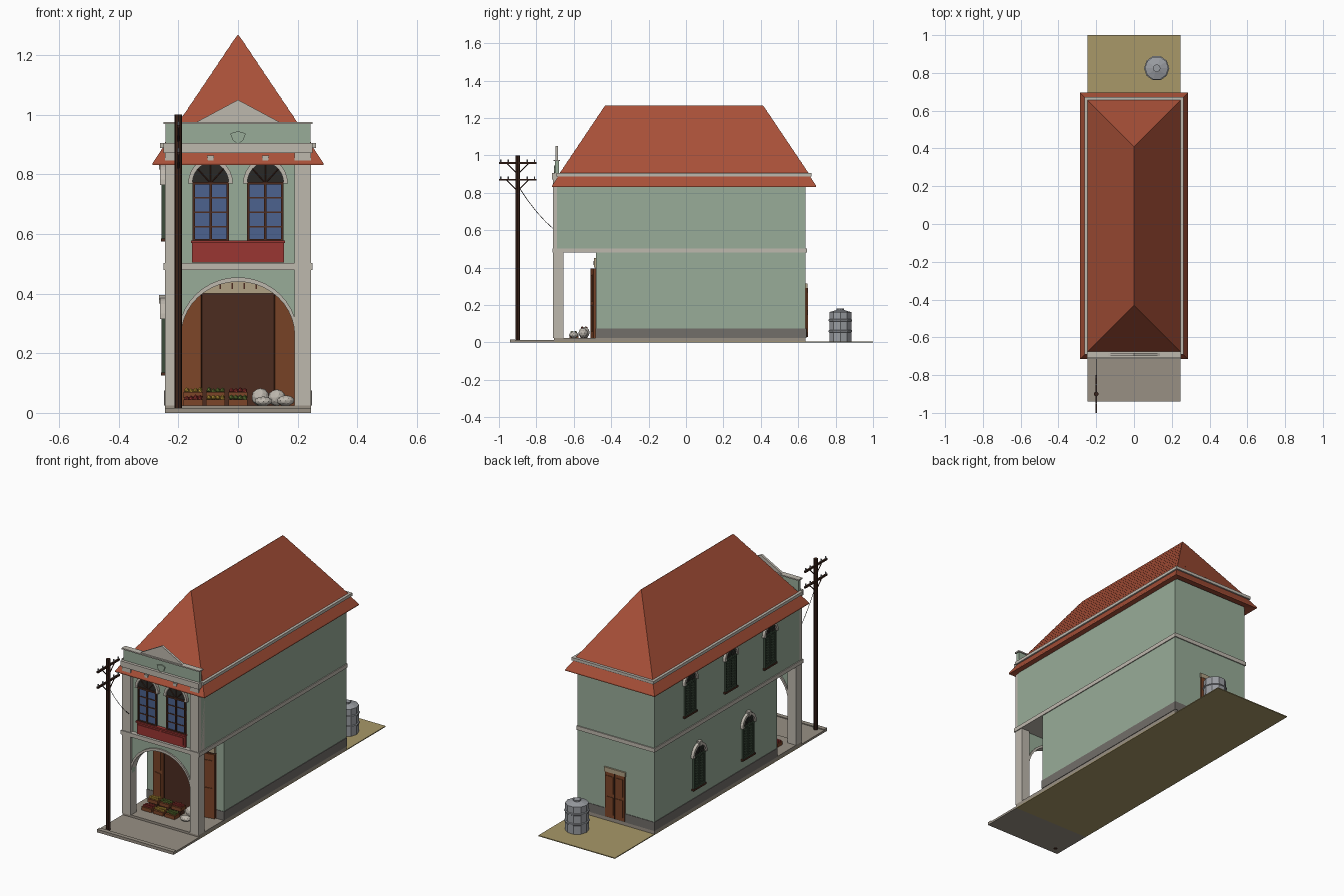
import bpy, bmesh, math, random
from mathutils import Matrix, Vector

if "Cube" in bpy.data.objects:
    bpy.data.objects.remove(bpy.data.objects["Cube"])

random.seed(4)
I = Matrix.Identity(4)


def mat(name, hexcol):
    m = bpy.data.materials.new(name)
    c = [int(hexcol[i:i + 2], 16) / 255 for i in (0, 2, 4)]
    m.diffuse_color = [((v + .055) / 1.055) ** 2.4 for v in c] + [1]
    m.use_nodes = True
    m.node_tree.nodes["Principled BSDF"].inputs["Base Color"].default_value = m.diffuse_color
    return m


GREEN, TRIM, ROOF = mat("sage", "98AC98"), mat("plaster", "BEB8AE"), mat("tile", "A85038")
WOOD, DARK, GLASS = mat("wood", "7C4528"), mat("dark_wood", "4C2C20"), mat("glass", "4C628E")
RED, POLE, PAVE = mat("red", "9A3632"), mat("pole", "3A2219"), mat("paving", "989084")
SAND, STEEL, PLINTH = mat("sand", "A89868"), mat("steel", "9A9DA2"), mat("plinth", "726E6A")
LOUVRE, TAN, BLACK = mat("louvre", "3C4C3C"), mat("tan", "B0A184"), mat("iron", "2A2826")
YELLOW, LEAF = mat("yellow", "C09A3A"), mat("leaf", "6A8038")


def finish(name, bm, m, M=I):
    bmesh.ops.recalc_face_normals(bm, faces=bm.faces)
    bm.transform(M)
    me = bpy.data.meshes.new(name)
    bm.to_mesh(me)
    bm.free()
    me.materials.append(m)
    o = bpy.data.objects.new(name, me)
    bpy.context.collection.objects.link(o)
    return o


def box(name, x0, x1, y0, y1, z0, z1, m, M=I):
    bm = bmesh.new()
    bmesh.ops.create_cube(bm, size=1, matrix=Matrix.Translation(((x0 + x1) / 2, (y0 + y1) / 2, (z0 + z1) / 2))
                          @ Matrix.Diagonal((x1 - x0, y1 - y0, z1 - z0, 1)))
    return finish(name, bm, m, M)


def prism(name, pts, y0, y1, m, M=I):
    """Outline in x,z pushed through from y0 to y1."""
    bm = bmesh.new()
    f = bm.faces.new([bm.verts.new((x, y0, z)) for x, z in pts])
    r = bmesh.ops.extrude_face_region(bm, geom=[f])
    bmesh.ops.translate(bm, vec=(0, y1 - y0, 0), verts=[v for v in r['geom'] if isinstance(v, bmesh.types.BMVert)])
    return finish(name, bm, m, M)


def rod(name, a, b, r, m, sides=6, M=I):
    a, b = Vector(a), Vector(b)
    bm = bmesh.new()
    bmesh.ops.create_cone(bm, cap_ends=True, segments=sides, radius1=r, radius2=r, depth=(b - a).length)
    T = Matrix.Translation((a + b) / 2) @ (b - a).to_track_quat('Z', 'Y').to_matrix().to_4x4()
    return finish(name, bm, m, M @ T)


def arc(cx, cz, rx, rz, n=12):
    return [(cx + rx * math.cos(math.pi * i / n), cz + rz * math.sin(math.pi * i / n)) for i in range(n + 1)]


def loft(name, rings, m, closed=False):
    """Skin equal-length vertex rings; closed joins last to first, otherwise caps."""
    bm = bmesh.new()
    vs = [[bm.verts.new(p) for p in r] for r in rings]
    n = len(vs[0])
    for a, b in zip(vs, vs[1:] + ([vs[0]] if closed else [])):
        for i in range(n):
            bm.faces.new((a[i], a[(i + 1) % n], b[(i + 1) % n], b[i]))
    if not closed:
        bm.faces.new(vs[0])
        bm.faces.new(vs[-1])
    return finish(name, bm, m)


def hip(d, z):
    return [(-d, -.43 - d, z), (d, -.43 - d, z), (d, .41 + d, z), (-d, .41 + d, z)]


# ground, curb and floor slab
box("yard", -.245, .245, .64, 1, 0, .005, SAND)
box("base", -.245, .245, -.70, .64, 0, .005, SAND)
box("pavement", -.245, .245, -.94, -.70, 0, .012, PAVE)
box("curb", -.245, .245, -.94, -.915, 0, .017, PAVE)
box("floor_slab", -.245, .245, -.705, .64, .005, .025, PAVE)

# main masses
box("lower_walls", -.245, .245, -.48, .64, .025, .49, GREEN)
box("upper_walls", -.245, .245, -.69, .64, .48, .89, GREEN)
box("plinth", -.248, .248, -.483, .643, .025, .075, PLINTH)
box("string_course", -.25, .25, -.715, .646, .48, .503, TRIM)
for s in (-1, 1):
    x0, x1 = sorted((s * .19, s * .245))
    box("pillar", x0, x1, -.71, -.655, .025, .88, TRIM)

# porch arch with moulded band
inner, outer = arc(0, .26, .19, .18, 20), arc(0, .26, .20, .195, 20)
prism("arch_spandrel", [(.195, .26)] + inner + [(-.195, .26), (-.195, .48), (.195, .48)], -.70, -.668, GREEN)
prism("arch_band", inner + [(max(-.197, min(.197, x)), z) for x, z in outer[::-1]], -.708, -.66, TRIM)

# shop front
box("shop_opening", -.2, .2, -.484, -.478, .025, .40, DARK)
for s in (-1, 1):
    M = Matrix.Translation((s * .195, -.485, 0)) @ Matrix.Rotation(s * .2, 4, 'Z')
    x0, x1 = sorted((0, -s * .075))
    box("shop_door", x0, x1, -.01, 0, .025, .395, WOOD, M)
    for z in (.06, .22):
        box("shop_door_panel", x0 + .014, x1 - .014, -.014, -.009, z, z + .14, WOOD, M)
box("shop_lintel", -.195, .195, -.492, -.48, .40, .452, TAN)
for i in range(8):
    box("vent", -.142 + i * .04, -.137 + i * .04, -.495, -.49, .415, .435, DARK)


def window(name, M, z0, zs, w, pane, frame):
    """Arched window facing local -y: w half width, zs springing height."""
    r = w * 1.12
    prism(name + "_pane", [(-w, z0), (w, z0), (w, zs), (-w, zs)], -.005, .004, pane, M)
    prism(name + "_fanlight", arc(0, zs, w, r), -.006, .004, BLACK, M)
    for x in (-w, -.004, w - .008):
        box(name + "_stile", x, x + .008, -.012, 0, z0, zs, frame, M)
    for z in (z0, zs - .004):
        box(name + "_rail", -w, w, -.012, 0, z, z + .009, frame, M)
    n = 3 if pane is GLASS else 11
    for i in range(1, n + 1):
        z = z0 + (zs - z0) * i / (n + 1)
        box(name + "_slat", -w, w, -.008, 0, z - .002, z + .003, frame, M)
    for a in (45, 90, 135):
        t = math.radians(a)
        rod(name + "_spoke", (0, -.007, zs), (w * math.cos(t), -.007, zs + r * math.sin(t)), .002, frame, 4, M)
    prism(name + "_hood", arc(0, zs, w, r) + arc(0, zs, w + .014, r + .015)[::-1], -.016, 0, TRIM, M)
    prism(name + "_keystone", [(-.007, zs + r - .004), (.007, zs + r - .004), (.012, zs + r + .025),
                               (-.012, zs + r + .025)], -.02, 0, TRIM, M)


# facade windows and apron panel
for x in (-.092, .092):
    window("front_window", Matrix.Translation((x, -.69, 0)), .575, .77, .061, GLASS, DARK)
box("apron", -.155, .155, -.704, -.69, .505, .575, RED)
box("apron_rail", -.158, .158, -.71, -.69, .57, .579, RED)
for x in (-.145, .005):
    box("apron_panel", x, x + .14, -.708, -.70, .517, .56, RED)

# left side windows
turn = Matrix.Rotation(-math.pi / 2, 4, 'Z')
for ys, z0 in (((.32, -.05, -.41), .585), ((.24, -.21), .135)):
    for y in ys:
        M = Matrix.Translation((-.245, y, 0)) @ turn
        window("side_window", M, z0, z0 + .18, .05, LOUVRE, LOUVRE)
        box("side_sill", -.058, .058, -.014, 0, z0 - .01, z0, DARK, M)

# back door
box("back_door", -.06, .066, .64, .648, .03, .29, WOOD)
for x in (-.05, .01):
    for z in (.05, .17):
        box("back_door_panel", x, x + .046, .646, .651, z, z + .1, WOOD)
box("back_door_split", .001, .005, .647, .651, .03, .29, DARK)
box("back_door_lintel", -.065, .071, .64, .65, .29, .315, TAN)

# hipped roof in stepped tile courses
N, rings = 12, []
for i in range(N):
    t, u = i / N, (i + 1) / N
    rings += [hip(.245 * (1 - t) + .005, .9 + .365 * t), hip(.245 * (1 - u) + .001, .9 + .365 * u + .003)]
loft("roof", rings, ROOF)
loft("roof_skirt", [hip(.25, .893), hip(.286, .838), hip(.286, .831), hip(.24, .84)], ROOF, True)
loft("gutter", [hip(.262, .888), hip(.262, .905), hip(.24, .905), hip(.24, .888)], TRIM, True)

# cornice, parapet and gable
box("cornice", -.25, .25, -.716, -.66, .872, .905, TRIM)
box("parapet", -.243, .243, -.70, -.68, .905, .97, GREEN)
box("parapet_cap", -.25, .25, -.708, -.674, .969, .976, TRIM)
prism("gable", [(-.14, .975), (.14, .975), (0, 1.05)], -.698, -.684, TRIM)
prism("shield", [(-.026, .937), (0, .945), (.026, .937), (.018, .915), (0, .9), (-.018, .915)], -.706, -.70, GREEN)

# utility pole and service wire
rod("pole", (-.2, -.9, 0), (-.2, -.9, 1.0), .0125, POLE, 8)
for z in (.96, .87):
    box("crossarm", -.205, -.195, -1.0, -.8, z - .005, z + .005, POLE)
    for y in (-.99, -.95, -.85, -.81):
        rod("insulator", (-.2, y, z), (-.2, y, z + .018), .004, STEEL)
    for y in (-.96, -.84):
        rod("brace", (-.2, -.9, z - .06), (-.2, y, z), .003, POLE, 4)
wire = [Vector((-.2, -.9 + .2 * t, .84 - .24 * t - .08 * t * (1 - t))) for t in (0, .25, .5, .75, 1)]
for a, b in zip(wire, wire[1:]):
    rod("wire", a, b, .0015, BLACK, 4)

# water tank with raised hoops
profile = [(.062, 0), (.062, .05), (.067, .053), (.067, .06), (.062, .063), (.062, .108), (.067, .111),
           (.067, .118), (.062, .121), (.062, .158), (.02, .17), (.02, .178)]
loft("water_tank", [[(.12 + r * math.cos(k * math.pi / 5), .825 + r * math.sin(k * math.pi / 5), z + .004)
                     for k in range(10)] for r, z in profile], STEEL)


def blob(name, p, s, m, sub=1):
    bm = bmesh.new()
    bmesh.ops.create_icosphere(bm, subdivisions=sub, radius=1,
                               matrix=Matrix.Translation(p) @ Matrix.Diagonal((*s, 1)))
    return finish(name, bm, m)


# produce trays and sacks in the porch
for i, x in enumerate((-.15, -.075, 0)):
    for j, (y, z) in enumerate(((-.6, .025), (-.545, .05))):
        box("tray", x - .032, x + .032, y - .024, y + .024, z, z + .02, WOOD)
        if j:
            box("tray_stand", x - .026, x + .026, y - .018, y + .018, .025, z, DARK)
        col = (RED, YELLOW, LEAF)[(i + j) % 3]
        for k in range(8):
            p = (x + (k % 4 - 1.5) * .015, y + (k // 4 - .5) * .02, z + .022 + random.uniform(0, .006))
            blob("produce", p, (.009,) * 3, col)
for x, y, h in ((.075, -.54, .03), (.13, -.55, .028), (.16, -.6, .018), (.085, -.6, .016)):
    blob("sack", (x, y, .023 + h), (.03, .025, h), TRIM, 2)
